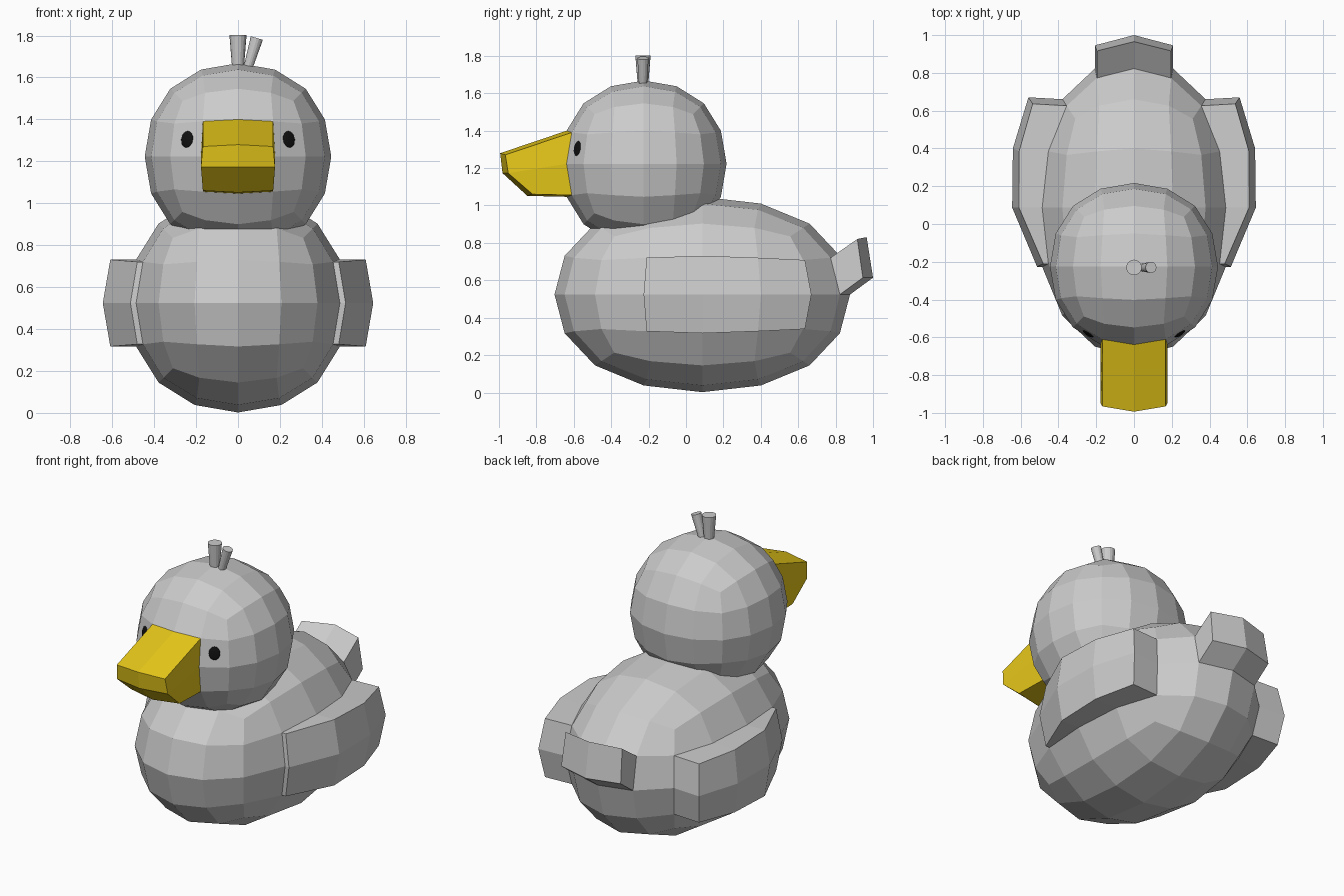
import bpy, bmesh
from mathutils import Vector
from mathutils.bvhtree import BVHTree

if "Cube" in bpy.data.objects:
    bpy.data.objects.remove(bpy.data.objects["Cube"])


def material(name, rgb):
    m = bpy.data.materials.new(name)
    m.diffuse_color = (*rgb, 1)
    m.use_nodes = True
    m.node_tree.nodes["Principled BSDF"].inputs["Base Color"].default_value = m.diffuse_color
    return m


def add_object(name, bm, mat=None):
    me = bpy.data.meshes.new(name)
    bm.to_mesh(me)
    bm.free()
    ob = bpy.data.objects.new(name, me)
    bpy.context.collection.objects.link(ob)
    if mat:
        me.materials.append(mat)
    return ob


def round_cube(name, centre, half):
    """Cube subdivided twice, scaled to exact half sizes."""
    bm = bmesh.new()
    bmesh.ops.create_cube(bm, size=2)
    ob = add_object(name, bm)
    ob.modifiers.new("round", 'SUBSURF').levels = 2
    dg = bpy.context.evaluated_depsgraph_get()
    me = bpy.data.meshes.new_from_object(ob.evaluated_get(dg))
    ob.modifiers.clear()
    ob.data = me
    top = max(v.co.z for v in me.vertices)
    for v in me.vertices:
        v.co = Vector(c + h * k / top for c, h, k in zip(centre, half, v.co))
    for p in me.polygons:
        p.use_smooth = False
    return ob


def pulled_part(name, base, centre, half, pick, offset, mat=None):
    """Pull a patch of the base's faces out into a part of its own."""
    def norm(co):
        return Vector((k - c) / h for k, c, h in zip(co, centre, half))
    bm = bmesh.new()
    bm.from_mesh(base.data)
    drop = [f for f in bm.faces if not pick(*norm(f.calc_center_median()))]
    bmesh.ops.delete(bm, geom=drop, context='FACES')
    inner = list(bm.faces)
    geom = bmesh.ops.extrude_face_region(bm, geom=inner)["geom"]
    for v in [g for g in geom if isinstance(g, bmesh.types.BMVert)]:
        v.co += Vector(offset(*norm(v.co)))
    inner = [f for f in inner if f.is_valid]
    if inner:
        bmesh.ops.delete(bm, geom=inner, context='FACES_ONLY')
    bmesh.ops.recalc_face_normals(bm, faces=bm.faces)
    return add_object(name, bm, mat)


yellow = material("beak_yellow", (0.8, 0.58, 0.01))
black = material("eye_black", (0.005, 0.005, 0.005))

# Body and head
BC, BH = (0, 0.087, 0.524), (0.522, 0.79, 0.522)
HC, HH = (0, -0.226, 1.223), (0.445, 0.443, 0.445)
body = round_cube("body", BC, BH)
head = round_cube("head", HC, HH)


# Wings: thin at the front, thick at the back
def wing_depth(v):
    return 0.027 if v < -0.2 else 0.123 if v < 0.2 else 0.155 if v < 0.55 else 0.18


for s, side in ((-1, "left"), (1, "right")):
    pulled_part("wing_" + side, body, BC, BH,
                lambda u, v, w: u * s > 0.62 and abs(w) < 0.38 and -0.38 < v < 0.7,
                lambda u, v, w: (s * wing_depth(v), 0.01 if v > 0.55 else 0, 0))

# Tail
pulled_part("tail", body, BC, BH,
            lambda u, v, w: v > 0.7 and abs(u) < 0.38 and 0 < w < 0.38,
            lambda u, v, w: (0, 0.123, 0.09) if w < 0.2 else (0, 0.143, 0.1))


# Beak
def beak_offset(u, v, w):
    if w > 0.2:
        return (0, -0.355, -0.12)
    return (0, -0.312, -0.05) if w > -0.2 else (0, -0.21, 0.005)


pulled_part("beak", head, HC, HH,
            lambda u, v, w: v < -0.7 and abs(u) < 0.38 and abs(w) < 0.38,
            beak_offset, yellow)

# Eyes: flattened balls lying on the head surface
bm = bmesh.new()
bm.from_mesh(head.data)
tree = BVHTree.FromBMesh(bm)
bm.free()
for s, side in ((-1, "left"), (1, "right")):
    hit, normal, _, _ = tree.ray_cast(Vector((s * 0.243, -2, 1.305)), Vector((0, 1, 0)))
    bm = bmesh.new()
    bmesh.ops.create_uvsphere(bm, u_segments=16, v_segments=8, radius=1)
    eye = add_object("eye_" + side, bm, black)
    eye.scale = (0.033, 0.040, 0.008)
    eye.rotation_euler = normal.to_track_quat('Z', 'Y').to_euler()
    eye.location = hit


# Head tufts: small flared stalks
def tuft(name, a, b, r1, r2):
    a, b = Vector(a), Vector(b)
    bm = bmesh.new()
    bmesh.ops.create_cone(bm, cap_ends=True, segments=16, radius1=r1, radius2=r2,
                          depth=(b - a).length)
    ob = add_object(name, bm)
    ob.location = (a + b) / 2
    ob.rotation_euler = (b - a).to_track_quat('Z', 'Y').to_euler()


tuft("tuft_upright", (0, -0.23, 1.62), (0, -0.23, 1.803), 0.026, 0.041)
tuft("tuft_leaning", (0.04, -0.23, 1.62), (0.09, -0.23, 1.788), 0.02, 0.03)
